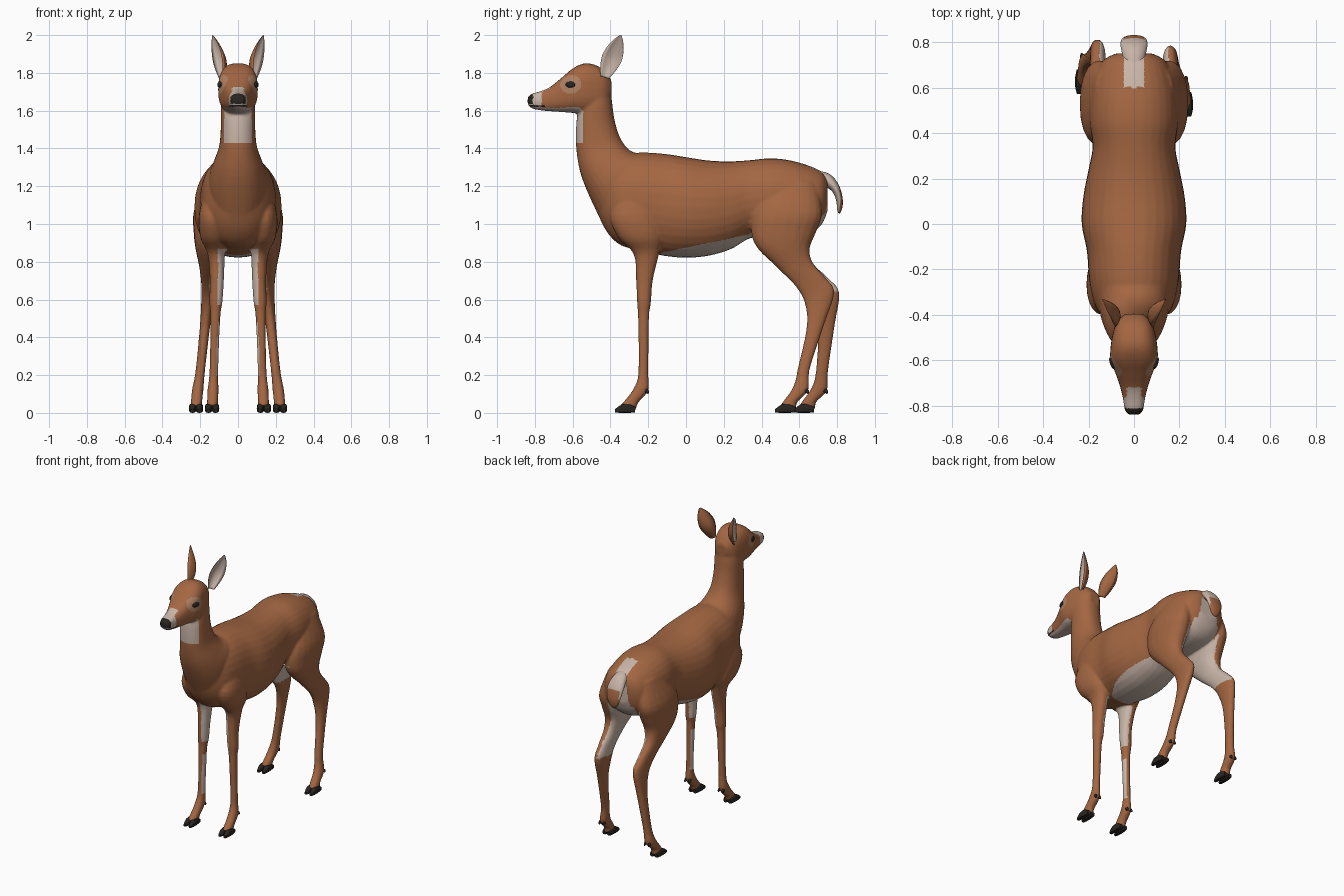
import bpy, bmesh, math
from mathutils import Vector, Matrix

if "Cube" in bpy.data.objects:
    bpy.data.objects.remove(bpy.data.objects["Cube"])


def material(name, rgb):
    m = bpy.data.materials.new(name)
    m.diffuse_color = (*rgb, 1)
    m.use_nodes = True
    m.node_tree.nodes["Principled BSDF"].inputs["Base Color"].default_value = m.diffuse_color
    return m


MATS = [material("brown_fur", (0.37, 0.135, 0.055)),
        material("pale_fur", (0.58, 0.46, 0.39)),
        material("tan_patch", (0.43, 0.22, 0.125)),
        material("dark_horn", (0.022, 0.018, 0.016))]
BROWN, PALE, TAN, DARK = range(4)


def skin(bm, rings, mat_of=lambda j: 0):
    """Bridge closed rings of points and cap both ends."""
    vs = [[bm.verts.new(p) for p in r] for r in rings]
    n = len(vs[0])
    for a, b in zip(vs, vs[1:]):
        for j in range(n):
            f = bm.faces.new((a[j], a[(j + 1) % n], b[(j + 1) % n], b[j]))
            f.material_index = mat_of(j)
    bm.faces.new(vs[0])
    bm.faces.new(vs[-1])


def spline(rows, sub):
    """Catmull-Rom resampling of section rows."""
    out = []
    for i in range(len(rows) - 1):
        p = [rows[max(0, min(len(rows) - 1, i + k))] for k in (-1, 0, 1, 2)]
        for s in range(sub):
            t = s / sub
            out.append([0.5 * (2 * b + (c - a) * t + (2 * a - 5 * b + 4 * c - d) * t * t
                               + (3 * b - a - 3 * c + d) * t ** 3) for a, b, c, d in zip(*p)])
    return out + [list(rows[-1])]


def loft(bm, rows, side=1, power=2.0, n=20, sub=4, shift=lambda z: 0):
    """Rows: edge point a (y,z), opposite edge point b (y,z), half width, centre x."""
    rings = []
    for r in spline([tuple(q) + (0,) * (6 - len(q)) for q in rows], sub):
        ya, za, yb, zb, w, cx = r
        a, b = Vector((0, ya + shift(za), za)), Vector((0, yb + shift(zb), zb))
        ring = []
        for k in range(n):
            c, s = math.cos(math.tau * k / n), math.sin(math.tau * k / n)
            c = math.copysign(abs(c) ** (2 / power), c)
            s = math.copysign(abs(s) ** (2 / power), s)
            ring.append((a + b) / 2 + (a - b) / 2 * s + Vector((side * cx + w * c, 0, 0)))
        rings.append(ring)
    skin(bm, rings)


def finish(name, bm, smooth=True, mat=None):
    bmesh.ops.recalc_face_normals(bm, faces=bm.faces)
    me = bpy.data.meshes.new(name)
    bm.to_mesh(me)
    bm.free()
    for m in MATS:
        me.materials.append(m)
    for p in me.polygons:
        p.use_smooth = smooth
        if mat is not None:
            p.material_index = mat
    ob = bpy.data.objects.new(name, me)
    bpy.context.collection.objects.link(ob)
    return ob


# Trunk, neck and head sections
TRUNK = [(-.47, 1.25, -.47, 1.06, .07), (-.42, 1.32, -.42, .96, .13), (-.35, 1.36, -.35, .89, .175),
         (-.25, 1.378, -.25, .862, .197), (-.12, 1.372, -.12, .832, .207), (0, 1.354, 0, .822, .23),
         (.12, 1.336, .12, .832, .223), (.24, 1.332, .24, .868, .2), (.34, 1.338, .34, .925, .182),
         (.45, 1.348, .45, .93, .195), (.56, 1.335, .56, .93, .19), (.66, 1.305, .66, .95, .168),
         (.72, 1.275, .72, 1.0, .135), (.75, 1.235, .75, 1.07, .08)]
NECK = [(-.41, 1.76, -.55, 1.68, .08), (-.393, 1.66, -.575, 1.58, .09), (-.378, 1.55, -.583, 1.48, .091),
        (-.345, 1.45, -.578, 1.37, .1), (-.29, 1.385, -.553, 1.25, .13), (-.2, 1.36, -.495, 1.11, .155),
        (-.12, 1.3, -.42, .96, .15)]
HEAD = [(-.395, 1.76, -.395, 1.68, .04), (-.43, 1.81, -.43, 1.62, .075), (-.48, 1.842, -.48, 1.59, .093),
        (-.54, 1.85, -.54, 1.583, .103), (-.6, 1.823, -.6, 1.588, .103), (-.66, 1.773, -.66, 1.593, .08),
        (-.72, 1.725, -.72, 1.597, .06), (-.77, 1.703, -.77, 1.602, .048), (-.815, 1.69, -.815, 1.612, .041),
        (-.838, 1.672, -.838, 1.632, .027)]
FORE = [(-.32, 1.2, -.16, 1.2, .04, .13), (-.4, 1.05, -.14, 1.05, .072, .135), (-.36, .93, -.125, .93, .07, .13),
        (-.277, .84, -.143, .84, .046, .115), (-.264, .7, -.176, .7, .037, .112),
        (-.26, .6, -.186, .58, .035, .117), (-.254, .5, -.196, .5, .026, .12), (-.252, .22, -.2, .22, .023, .128),
        (-.277, .13, -.2, .12, .029, .132), (-.325, .065, -.252, .055, .029, .135),
        (-.35, .04, -.265, .018, .03, .136)]
HIND = [(.46, 1.24, .69, 1.22, .06, .11), (.365, 1.08, .72, 1.06, .083, .15), (.345, .96, .69, .96, .085, .15),
        (.38, .87, .655, .87, .07, .155), (.49, .765, .675, .79, .046, .16), (.6, .67, .757, .71, .035, .16),
        (.665, .58, .812, .635, .034, .16), (.698, .45, .787, .46, .027, .175), (.688, .22, .752, .22, .025, .2),
        (.663, .13, .747, .12, .03, .213), (.62, .068, .69, .058, .03, .219),
        (.6, .04, .685, .018, .031, .222)]


def stride(side):
    """The right hind foot stands further forward than the left."""
    if side < 0:
        return lambda z: 0
    return lambda z: -.1 * min(1, max(0, (.78 - z) / .55))


bm = bmesh.new()
loft(bm, TRUNK, power=2.2, n=32)
loft(bm, NECK, power=2.2, n=28)
loft(bm, HEAD, power=2.7, n=28)
for s in (-1, 1):
    loft(bm, FORE, s, 2.2)
    loft(bm, HIND, s, 2.2, shift=stride(s))
raw = finish("body", bm)

# Fuse the body into one skin
rm = raw.modifiers.new("fuse", 'REMESH')
rm.mode, rm.voxel_size = 'VOXEL', .008
sm = raw.modifiers.new("soften", 'SMOOTH')
sm.factor, sm.iterations = .5, 5
bpy.context.view_layer.update()
body_mesh = bpy.data.meshes.new_from_object(raw.evaluated_get(bpy.context.evaluated_depsgraph_get()))
raw.modifiers.clear()
raw.data = body_mesh
body_mesh.materials.clear()
for m in MATS:
    body_mesh.materials.append(m)


def coat(c, n):
    x, y, z = c
    ax = abs(x)
    inward = -n.x * (1 if x > 0 else -1)
    if z > 1.4:
        if y < -.808 and z > 1.637:
            return DARK                                   # nose
        if y < -.745 and abs(z - 1.625) < .0045:
            return DARK                                   # mouth line
        if y < -.75 + .5 * (z - 1.66) and (ax < .032 or y < -.765):
            return PALE                                   # muzzle
        if ((y + .61) / .055) ** 2 + ((z - 1.738) / .048) ** 2 < 1 and ax > .05:
            return TAN                                    # eye surround
        if n.z < -.6 and z < 1.64 and y < -.5:
            return PALE                                   # under the jaw
        if 1.43 < z < 1.6 and y < -.543 and ax < .08:
            return PALE                                   # throat
        return BROWN
    if -.13 < y < .35 and z > .8 and z < .85 + .21 * (y + .12):
        return PALE                                       # belly
    if y > .6 and n.y > .15 and z > .85 and ax < .045 + .15 * max(0, 1.27 - z):
        return PALE                                       # rump
    if y > .33 and .64 < z < 1.05 and (inward > .35 or (n.z < -.3 and ax < .1)):
        return PALE                                       # inner thighs
    if -.4 < y < -.1 and ((.57 < z < .87 and inward > .2) or (.2 < z < .48 and inward > .6)):
        return PALE                                       # inner forelegs
    return BROWN


for p in body_mesh.polygons:
    p.use_smooth = True
    p.material_index = coat(p.center, p.normal)

# Eyes, set on the head surface
for s, label in ((-1, "left"), (1, "right")):
    hit, loc, nor, _ = raw.ray_cast(Vector((s, -.612, 1.738)), Vector((-s, 0, 0)))
    if not hit:
        loc, nor = Vector((s * .1, -.612, 1.738)), Vector((s, 0, 0))
    bm = bmesh.new()
    bmesh.ops.create_uvsphere(bm, u_segments=16, v_segments=10, radius=1)
    rot = nor.to_track_quat('X', 'Z').to_matrix().to_4x4()
    bm.transform(Matrix.Translation(loc) @ rot @ Matrix.Diagonal((.009, .027, .016, 1)))
    finish(label + "_eye", bm, mat=DARK)

# Ears: cupped leaves opening outwards
for s, label in ((-1, "left"), (1, "right")):
    base, tip = Vector((.09, -.432, 1.775)), Vector((.135, -.345, 2.0))
    across = Vector((.4, .9, -.3)).normalized()
    out = across.cross(tip - base).normalized()
    if out.x < 0:
        out = -out
    rings = []
    for t, w, d in spline([(0, .024, .022), (.2, .045, .042), (.45, .058, .047), (.7, .047, .032),
                           (.88, .026, .015), (1, .004, .003)], 3):
        c = base.lerp(tip, t)
        v = [i / 4 - 1 for i in range(9)]
        ring = [c + across * w * k + out * d * (k * k - 1) for k in v]
        ring += [c + across * w * k + out * (d * .78) * (k * k - 1) for k in v[-2:0:-1]]
        rings.append([Vector((p.x * s, p.y, p.z)) for p in ring])
    bm = bmesh.new()
    skin(bm, rings, lambda j: BROWN if j < 8 else PALE)
    finish(label + "_ear", bm)

# Tail
bm = bmesh.new()
loft(bm, [(.68, 1.285, .68, 1.22, .04), (.76, 1.265, .735, 1.2, .052), (.81, 1.205, .775, 1.17, .06),
          (.83, 1.13, .795, 1.125, .052), (.826, 1.08, .8, 1.08, .034), (.814, 1.055, .806, 1.058, .012)])
tail = finish("tail", bm)
for p in tail.data.polygons:
    brown = p.center.z < 1.18 and p.normal.y > 0 and abs(p.center.x) < .045
    p.material_index = BROWN if brown else PALE

# Cloven hooves and dewclaws: centre x, toe y, fetlock back y, fetlock x
FEET = {"front_left": (-.137, -.375, -.205, -.132), "front_right": (.137, -.375, -.205, .132),
        "hind_left": (-.222, .572, .742, -.213), "hind_right": (.222, .472, .642, .213)}
for label, (cx, y, back, fx) in FEET.items():
    bm = bmesh.new()
    for k in (-1, 1):
        loft(bm, [(y, .02, y, .002, .009, cx + k * .02), (y + .035, .045, y + .03, 0, .018, cx + k * .019),
                  (y + .075, .048, y + .07, 0, .019, cx + k * .018),
                  (y + .108, .03, y + .105, .002, .013, cx + k * .017)], power=3, n=12, sub=2)
    finish(label + "_hoof", bm, smooth=False, mat=DARK)
    bm = bmesh.new()
    for k in (-1, 1):
        loft(bm, [(back - .02, .135, back - .025, .115, .008, fx + k * .015),
                  (back + .005, .125, back - .005, .105, .008, fx + k * .016),
                  (back + .01, .108, back + .005, .1, .004, fx + k * .016)], n=8, sub=2)
    finish(label + "_dewclaw", bm, mat=DARK)
